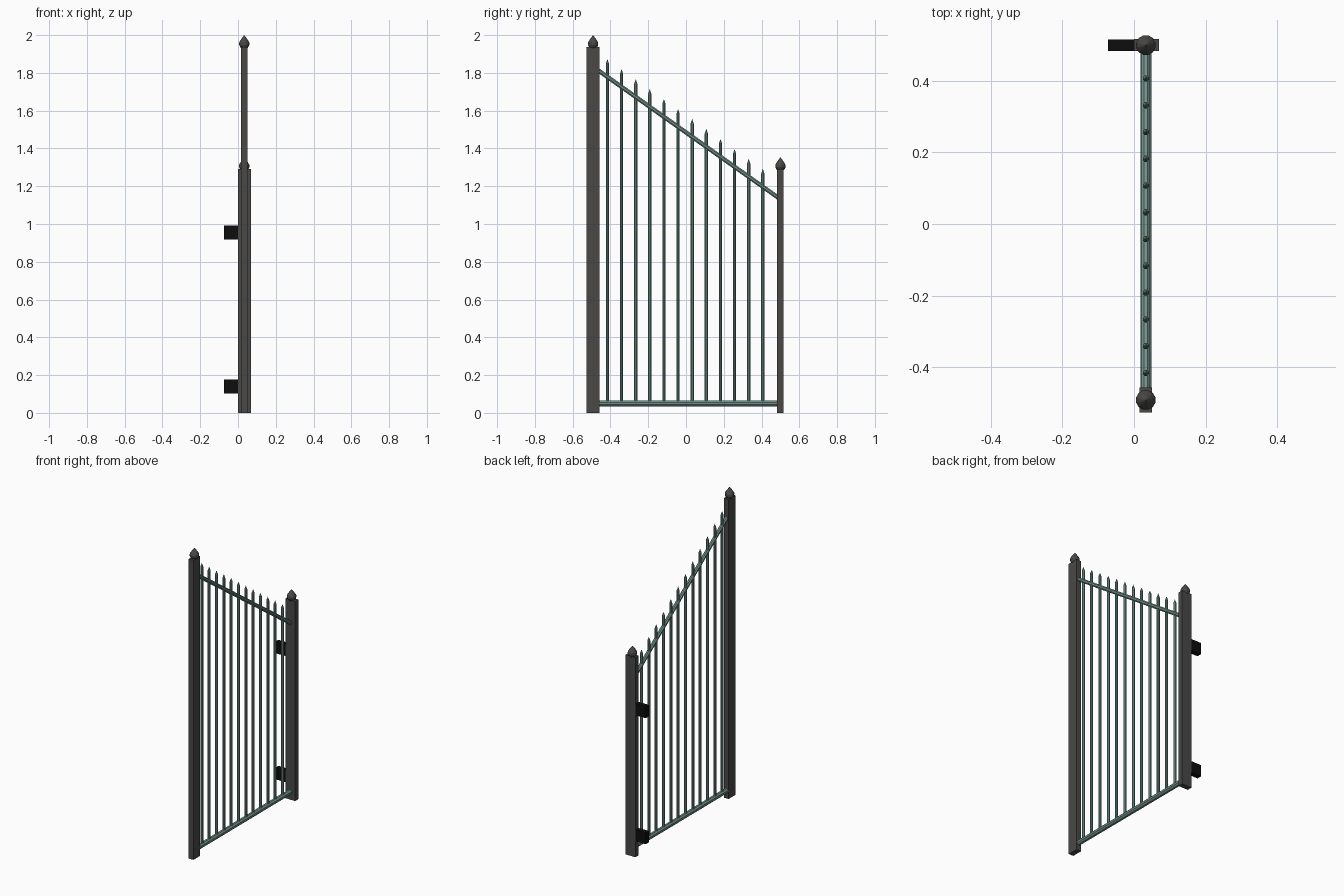
import bpy, bmesh, math
from mathutils import Vector

if "Cube" in bpy.data.objects:
    bpy.data.objects.remove(bpy.data.objects["Cube"])


def material(name, rgb):
    m = bpy.data.materials.new(name)
    m.diffuse_color = (*rgb, 1)
    m.use_nodes = True
    m.node_tree.nodes["Principled BSDF"].inputs["Base Color"].default_value = m.diffuse_color
    return m


iron = material("dark iron", (0.068, 0.066, 0.064))
green = material("grey green paint", (0.165, 0.285, 0.255))
black = material("black hinge", (0.004, 0.004, 0.004))
CX = 0.033  # centre plane of the gate


def finish(name, bm, mat):
    bmesh.ops.recalc_face_normals(bm, faces=bm.faces)
    me = bpy.data.meshes.new(name)
    bm.to_mesh(me)
    bm.free()
    me.materials.append(mat)
    ob = bpy.data.objects.new(name, me)
    bpy.context.collection.objects.link(ob)
    return ob


def box(name, lo, hi, mat):
    bm = bmesh.new()
    bmesh.ops.create_cube(bm, size=1)
    for v in bm.verts:
        v.co = [(a + b) / 2 + c * (b - a) for a, b, c in zip(lo, hi, v.co)]
    return finish(name, bm, mat)


def lathe(name, base, axis, profile, sides, mat):
    """Revolve (radius, distance) points about an axis from base."""
    q = Vector((0, 0, 1)).rotation_difference(Vector(axis))
    bm = bmesh.new()
    rings = []
    for r, h in profile:
        ring = []
        for i in range(sides):
            a = 2 * math.pi * (i + 0.5) / sides
            p = Vector((r * math.cos(a), r * math.sin(a), h))
            ring.append(bm.verts.new(Vector(base) + q @ p))
        rings.append(ring)
    for a, b in zip(rings, rings[1:]):
        for i in range(sides):
            j = (i + 1) % sides
            bm.faces.new((a[i], a[j], b[j], b[i]))
    bm.faces.new(rings[0])
    bm.faces.new(rings[-1])
    bmesh.ops.remove_doubles(bm, verts=bm.verts, dist=1e-5)
    return finish(name, bm, mat)


def rail(name, y0, z0, y1, z1, r):
    d = Vector((0, y1 - y0, z1 - z0))
    lathe(name, (CX, y0, z0), d.normalized(), [(r, 0), (r, d.length)], 8, green)


# Posts: the latch post is wide along y, the hinge post wide along x
box("latch_post", (0.016, -0.527, 0), (0.05, -0.457, 1.936), iron)
box("hinge_post", (0, 0.483, 0), (0.07, 0.517, 1.29), iron)

# Pointed ball finials
ball = [(0.013, -0.008), (0.022, 0.002), (0.028, 0.014), (0.028, 0.026),
        (0.022, 0.037), (0.012, 0.051), (0.0, 0.066)]
lathe("latch_post_finial", (CX, -0.492, 1.934), (0, 0, 1), ball, 12, iron)
lathe("hinge_post_finial", (CX, 0.5, 1.287), (0, 0, 1), ball, 12, iron)

# Rails
rail("bottom_rail", -0.475, 0.05, 0.49, 0.05, 0.0165)
rail("sloping_top_rail", -0.47, 1.817, 0.492, 1.137, 0.0125)

# Pointed bars following the slope
for k in range(12):
    y = -0.416 + 0.0748 * k
    top = 1.873 - 0.706 * (y + 0.416)
    lathe(f"bar_{k + 1}", (CX, y, 0.05), (0, 0, 1),
          [(0.0092, 0), (0.0092, top - 0.075), (0.0, top - 0.05)], 8, green)

# Hinge blocks
for label, z in (("lower", 0.14), ("upper", 0.955)):
    box(label + "_hinge", (-0.073, 0.484, z - 0.037), (0.002, 0.516, z + 0.037), black)
